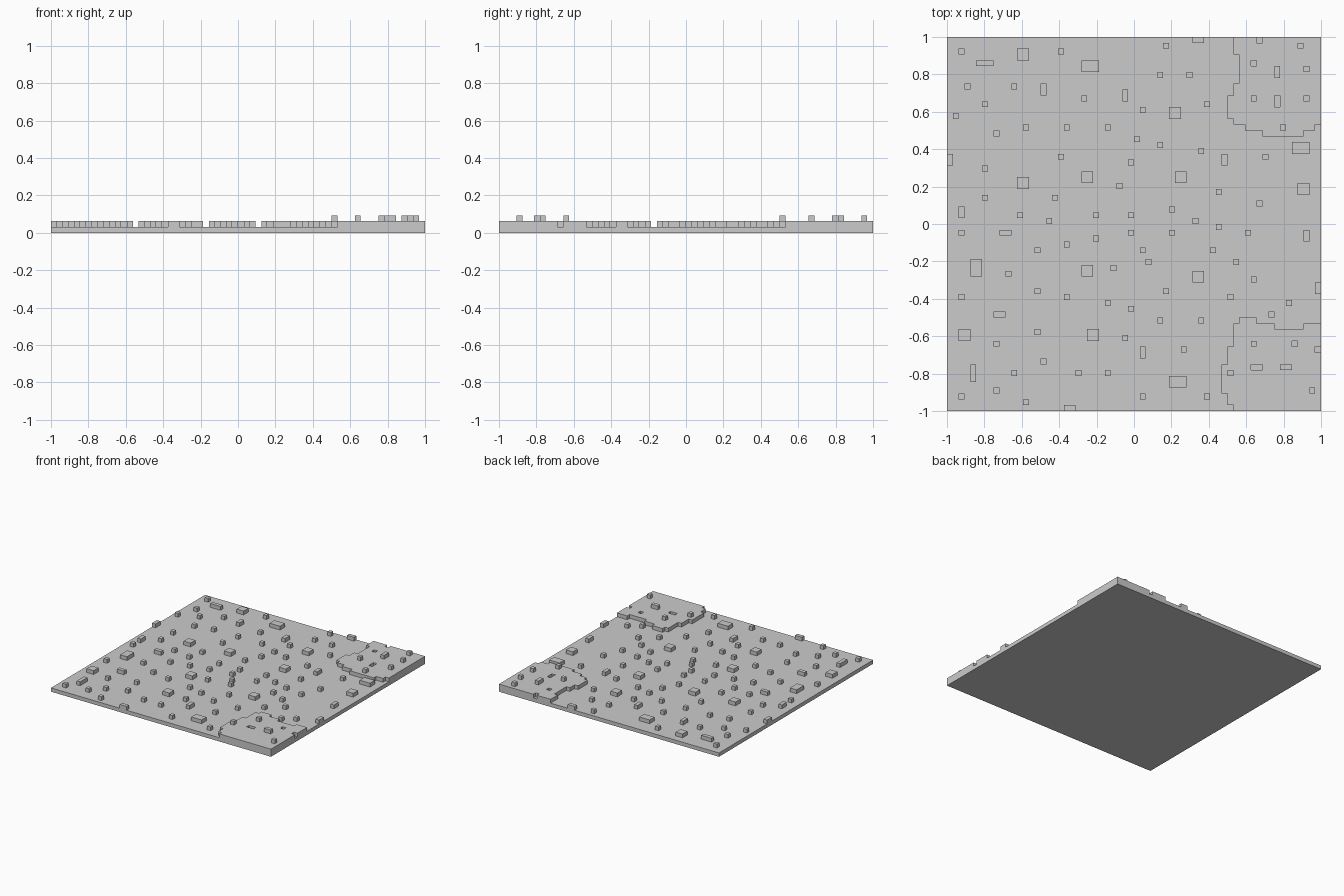
import bpy
import bmesh
from mathutils import Matrix, Vector

default_cube = bpy.data.objects.get("Cube")
if default_cube:
    bpy.data.objects.remove(default_cube, do_unlink=True)

CELLS = 64              # tile is a square grid of cells
UNIT = 2 / CELLS        # every layer is one cell high

# Single material for the whole tile
stone_grey = bpy.data.materials.new("stone grey")
stone_grey.use_nodes = True
colour = (0.6, 0.6, 0.6, 1)
stone_grey.diffuse_color = colour
stone_grey.node_tree.nodes["Principled BSDF"].inputs["Base Color"].default_value = colour


def to_world(column, row, layer):
    return Vector((column * UNIT - 1, row * UNIT - 1, layer * UNIT))


def finish(name, bm):
    """Turn a bmesh into a named, flat shaded object."""
    bmesh.ops.recalc_face_normals(bm, faces=bm.faces)
    mesh = bpy.data.meshes.new(name)
    bm.to_mesh(mesh)
    bm.free()
    mesh.materials.append(stone_grey)
    obj = bpy.data.objects.new(name, mesh)
    bpy.context.collection.objects.link(obj)
    return obj


def add_block(bm, column, row, wide, deep, bottom, top):
    low = to_world(column, row, bottom)
    high = to_world(column + wide, row + deep, top)
    size = high - low
    matrix = Matrix.Translation((low + high) / 2) @ Matrix.Diagonal((*size, 1))
    bmesh.ops.create_cube(bm, size=1, matrix=matrix)


def blocks(name, footprints, bottom, top):
    """One object made of many boxes; a footprint is column, row, width, depth."""
    bm = bmesh.new()
    for footprint in footprints:
        add_block(bm, *footprint, bottom, top)
    return finish(name, bm)


def singles(spots):
    return [(column, row, 1, 1) for column, row in spots]


def plateau(name, start, moves, corner, holes):
    """Stepped outline from alternating row and column stops, with pits cut out."""
    column, row = start
    outline = [start]
    for index, stop in enumerate(moves):
        if index % 2:
            column = stop
        else:
            row = stop
        outline.append((column, row))
    outline.append(corner)
    bm = bmesh.new()
    face = bm.faces.new([bm.verts.new(to_world(c, r, 1)) for c, r in outline])
    raised = bmesh.ops.extrude_face_region(bm, geom=[face])["geom"]
    verts = [v for v in raised if isinstance(v, bmesh.types.BMVert)]
    bmesh.ops.translate(bm, verts=verts, vec=(0, 0, UNIT))
    obj = finish(name, bm)

    cutter = blocks(name + "_pit_cutter", holes, 0.5, 3)
    cutter.hide_render = True
    modifier = obj.modifiers.new("pits", "BOOLEAN")
    modifier.operation = "DIFFERENCE"
    modifier.solver = "EXACT"
    modifier.object = cutter
    bpy.context.view_layer.update()
    evaluated = obj.evaluated_get(bpy.context.evaluated_depsgraph_get())
    carved = bpy.data.meshes.new_from_object(evaluated)
    obj.modifiers.clear()
    obj.data = carved
    bpy.data.objects.remove(cutter, do_unlink=True)
    return obj


# Ground slab
blocks("ground_slab", [(0, 0, CELLS, CELLS)], 0, 1)

# Two raised corners, with pits that reach down to the slab
plateau("front_plateau", (49, 0),
        [1, 48, 3, 47, 8, 48, 11, 49, 15, 50, 16, 53, 15, 56, 14, 61, 15, 64],
        (64, 0), [(59, 11, 1, 1), (63, 10, 2, 1), (52, 7, 2, 1)])
plateau("back_plateau", (49, 64),
        [61, 50, 56, 49, 54, 48, 50, 49, 49, 51, 48, 54, 47, 61, 48, 63, 49, 64],
        (64, 64), [(52, 59, 1, 1), (53, 63, 1, 2), (56, 52, 1, 2)])

# Small pebbles, one cell each
left_pebbles = [
    (2, 61), (19, 61), (3, 55), (11, 55), (6, 52), (1, 50), (13, 48), (20, 48),
    (8, 47), (19, 43), (6, 41), (6, 36), (18, 36), (12, 33), (17, 32), (2, 30),
    (20, 28), (15, 27), (10, 23), (15, 20), (2, 19), (20, 19), (15, 13), (8, 11),
    (16, 8), (11, 6), (8, 3), (2, 2), (13, 1)]
middle_pebbles = [
    (37, 62), (36, 57), (41, 57), (23, 53), (33, 51), (27, 48), (32, 46), (36, 45),
    (31, 42), (29, 38), (38, 34), (25, 33), (31, 33), (42, 32), (31, 30), (38, 30),
    (25, 29), (33, 27), (34, 25), (28, 24), (37, 20), (27, 18), (31, 17), (36, 15),
    (30, 12), (40, 10), (22, 6), (27, 6), (33, 2)]
right_pebbles = [
    (44, 52), (43, 44), (54, 43), (46, 37), (53, 35), (46, 31), (51, 30), (45, 27),
    (49, 25), (52, 22), (48, 19), (58, 18), (55, 16), (43, 15), (44, 2)]
blocks("left_pebbles", singles(left_pebbles), 1, 2)
blocks("middle_pebbles", singles(middle_pebbles), 1, 2)
blocks("right_pebbles", singles(right_pebbles), 1, 2)

# Larger stones, grouped by footprint
square_stones = [(12, 60), (38, 50), (12, 38), (23, 39), (39, 39), (60, 37),
                 (23, 23), (42, 22), (2, 12), (24, 12)]
deep_stones = [(16, 54), (30, 53), (47, 42), (0, 42), (2, 33), (61, 29),
               (63, 20), (33, 9)]
wide_stones = [(42, 63), (9, 30), (8, 16), (20, 0)]
blocks("square_stones", [(*spot, 2, 2) for spot in square_stones], 1, 2)
blocks("deep_stones", [(*spot, 1, 2) for spot in deep_stones], 1, 2)
blocks("wide_stones", [(*spot, 2, 1) for spot in wide_stones], 1, 2)
blocks("long_stones", [(5, 59, 3, 1), (23, 58, 3, 2), (59, 44, 3, 2),
                       (4, 23, 2, 3), (4, 5, 1, 3), (38, 4, 3, 2)], 1, 2)

# Stones standing on the raised corners
upper_pebbles = [(48, 6), (52, 11), (62, 3), (57, 48), (52, 53), (61, 53),
                 (61, 58), (60, 62)]
blocks("upper_pebbles", singles(upper_pebbles), 2, 3)
blocks("upper_stones", [(57, 7, 2, 1), (56, 57, 1, 2)], 2, 3)
